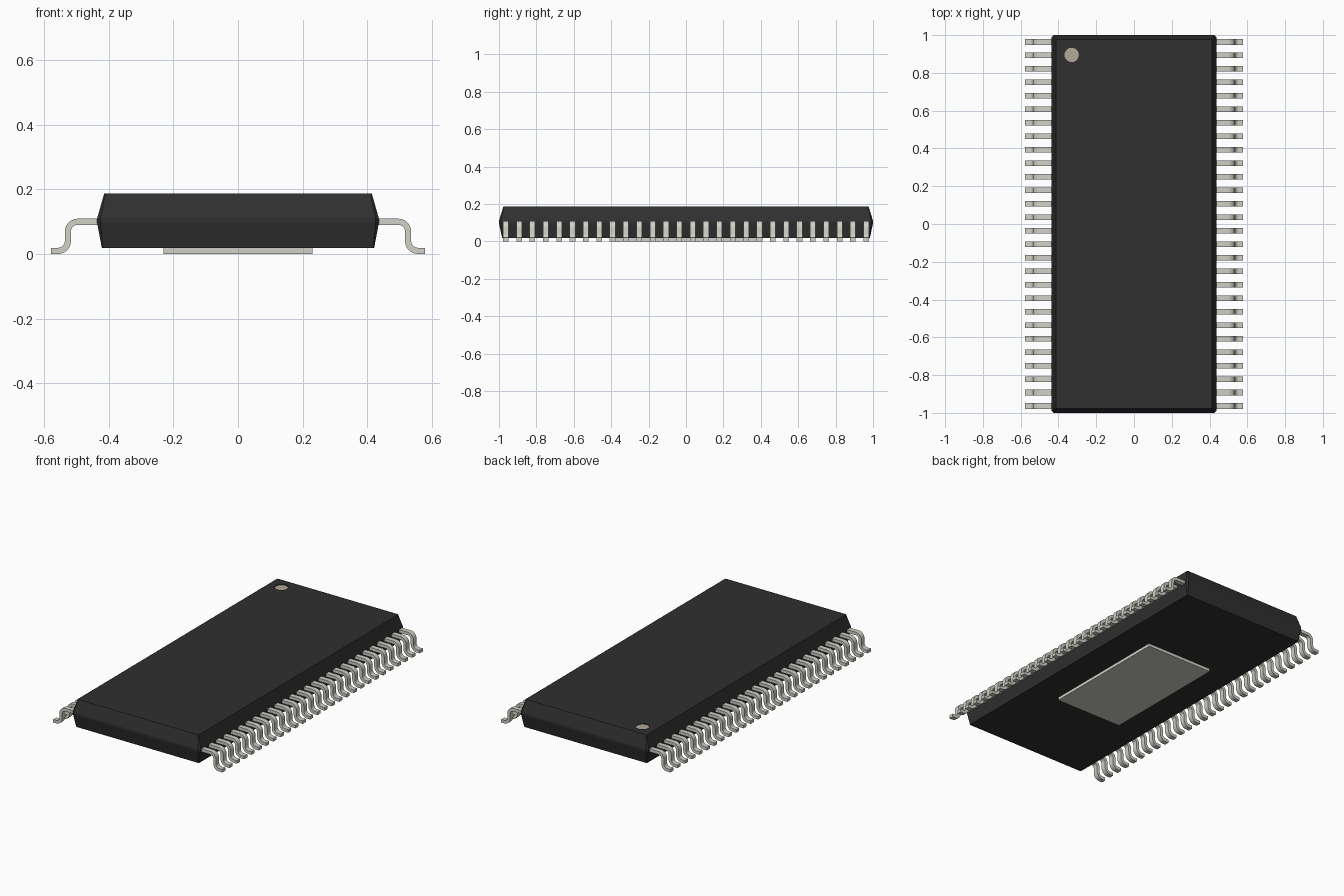
import bpy
import bmesh
from math import sin, cos, pi

cube = bpy.data.objects.get("Cube")
if cube:
    bpy.data.objects.remove(cube, do_unlink=True)


def material(name, rgb):
    m = bpy.data.materials.new(name)
    m.use_nodes = True
    m.diffuse_color = (*rgb, 1)
    m.node_tree.nodes["Principled BSDF"].inputs["Base Color"].default_value = (*rgb, 1)
    return m


BLACK = material("black epoxy", (0.030, 0.029, 0.029))
METAL = material("tinned metal", (0.64, 0.635, 0.571))
MARK = material("grey marking", (0.435, 0.398, 0.316))


def make_object(name, bm, mat):
    bmesh.ops.recalc_face_normals(bm, faces=bm.faces)
    mesh = bpy.data.meshes.new(name)
    bm.to_mesh(mesh)
    bm.free()
    mesh.materials.append(mat)
    obj = bpy.data.objects.new(name, mesh)
    bpy.context.collection.objects.link(obj)
    return obj


def loft(name, rings, mat):
    """Capped solid through rings of points."""
    bm = bmesh.new()
    loops = [[bm.verts.new(p) for p in ring] for ring in rings]
    for a, b in zip(loops, loops[1:]):
        n = len(a)
        for i in range(n):
            bm.faces.new((a[i], a[(i + 1) % n], b[(i + 1) % n], b[i]))
    bm.faces.new(loops[0])
    bm.faces.new(loops[-1])
    return make_object(name, bm, mat)


def clipped_rect(hx, hy, z, c):
    """Rectangle with clipped corners."""
    return [(hx, -hy + c, z), (hx, hy - c, z), (hx - c, hy, z), (-hx + c, hy, z),
            (-hx, hy - c, z), (-hx, -hy + c, z), (-hx + c, -hy, z), (hx - c, -hy, z)]


def disc(name, x, y, r, z0, z1, mat):
    rings = [[(x + r * cos(2 * pi * i / 24), y + r * sin(2 * pi * i / 24), z)
              for i in range(24)] for z in (z0, z1)]
    return loft(name, rings, mat)


# Moulded body, widest at the parting line
TOP = 0.187
body = loft("body", [clipped_rect(0.421, 0.983, 0.018, 0.004),
                     clipped_rect(0.436, 1.0, 0.098, 0.01),
                     clipped_rect(0.436, 1.0, 0.11, 0.01),
                     clipped_rect(0.414, 0.976, TOP, 0.004)], BLACK)

# Shallow recess for the first-pin dot
DOT = (-0.33, 0.895)
cutter = disc("dot_cutter", *DOT, 0.038, TOP - 0.006, TOP + 0.05, BLACK)
cutter.hide_render = True
cut = body.modifiers.new("dot recess", 'BOOLEAN')
cut.operation = 'DIFFERENCE'
cut.object = cutter
bpy.context.view_layer.objects.active = body
bpy.ops.object.modifier_apply(modifier=cut.name)
bpy.data.objects.remove(cutter, do_unlink=True)
disc("first_pin_dot", *DOT, 0.038, TOP - 0.007, TOP - 0.004, MARK)

# Heat pad under the body
loft("thermal_pad", [[(sx * 0.23, sy * 0.41, z) for sx, sy in
                      ((1, 1), (-1, 1), (-1, -1), (1, -1))] for z in (0, 0.02)], METAL)

# Gull-wing lead: (x, z, slope angle) along the centreline
COUNT, PITCH, WIDTH, THICK, BEND = 28, 0.0714, 0.03, 0.019, 0.03
path = [(0.41, 0.1, 0)]
for i in range(7):
    a = pi / 2 * i / 6
    path.append((0.496 + BEND * sin(a), 0.07 + BEND * cos(a), -a))
for i in range(7):
    a = pi / 2 * (1 - i / 6)
    path.append((0.556 - BEND * sin(a), 0.04 - BEND * cos(a), -a))
path.append((0.578, 0.01, 0))

start = -PITCH * (COUNT - 1) / 2
rings = []
for x, z, a in path:
    nx, nz = -sin(a) * THICK / 2, cos(a) * THICK / 2
    lo, hi = start - WIDTH / 2, start + WIDTH / 2
    rings.append([(x + nx, lo, z + nz), (x + nx, hi, z + nz),
                  (x - nx, hi, z - nz), (x - nx, lo, z - nz)])
leads = loft("leads", rings, METAL)

bpy.ops.object.select_all(action='DESELECT')
leads.select_set(True)
bpy.context.view_layer.objects.active = leads
bpy.ops.object.shade_smooth_by_angle()

# Repeat along each side, then mirror to the other side
row = leads.modifiers.new("row", 'ARRAY')
row.count = COUNT
row.use_relative_offset = False
row.use_constant_offset = True
row.constant_offset_displace = (0, PITCH, 0)
leads.modifiers.new("both sides", 'MIRROR')
